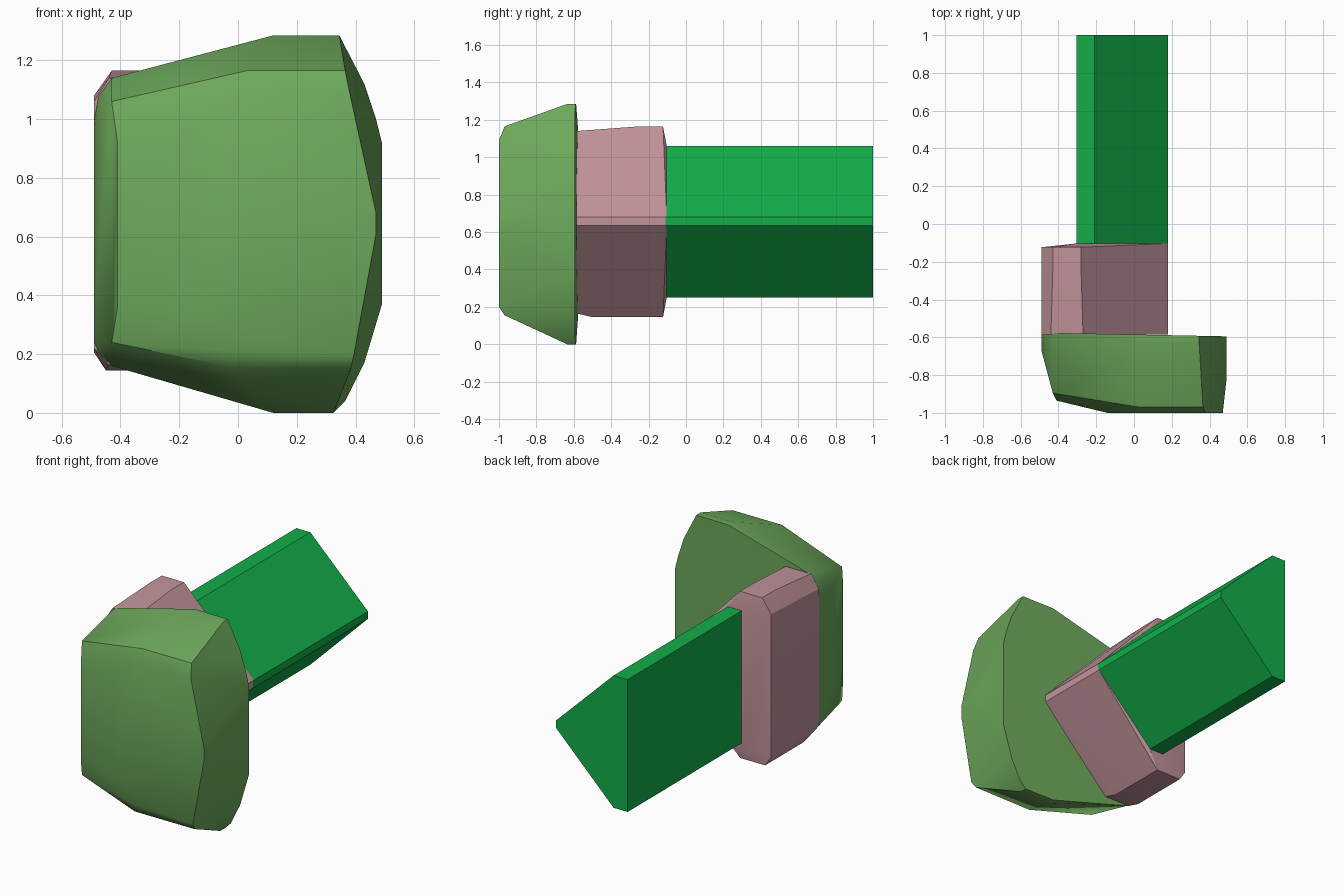
import bpy, bmesh, math

cube = bpy.data.objects.get("Cube")
if cube:
    bpy.data.objects.remove(cube, do_unlink=True)


def material(name, rgb):
    """Flat material from 0-255 sRGB values."""
    lin = [((c / 255 + 0.055) / 1.055) ** 2.4 for c in rgb] + [1.0]
    m = bpy.data.materials.new(name)
    m.diffuse_color = lin
    m.use_nodes = True
    b = m.node_tree.nodes["Principled BSDF"]
    b.inputs["Base Color"].default_value = lin
    b.inputs["Roughness"].default_value = 0.8
    return m


def ring(y, profile):
    """Place an x, z profile at depth y (a number or a function of x)."""
    return [(x, y(x) if callable(y) else y, z) for x, z in profile]


def hull(name, points, mat, angle):
    """Convex solid around the given cross-sections."""
    bm = bmesh.new()
    for p in points:
        bm.verts.new(p)
    res = bmesh.ops.convex_hull(bm, input=bm.verts[:])
    loose = [v for v in bm.verts if not v.link_faces]
    bmesh.ops.delete(bm, geom=loose, context="VERTS")
    bmesh.ops.dissolve_limit(bm, angle_limit=math.radians(1),
                             verts=bm.verts[:], edges=bm.edges[:])
    bmesh.ops.recalc_face_normals(bm, faces=bm.faces[:])
    me = bpy.data.meshes.new(name)
    bm.to_mesh(me)
    bm.free()
    me.materials.append(mat)
    ob = bpy.data.objects.new(name, me)
    bpy.context.collection.objects.link(ob)
    bpy.ops.object.select_all(action="DESELECT")
    ob.select_set(True)
    bpy.context.view_layer.objects.active = ob
    bpy.ops.object.shade_smooth_by_angle(angle=math.radians(angle))
    return ob


head_green = material("soft green", (110, 170, 92))
collar_pink = material("dusty pink", (194, 148, 155))
handle_green = material("bright green", (18, 174, 73))

# Handle: wedge-shaped bar with a narrow edge on the left
bar = [(-0.305, 0.25), (-0.305, 1.06), (-0.21, 1.06),
       (0.18, 0.68), (0.18, 0.635), (-0.21, 0.25)]
hull("handle", ring(-0.11, bar) + ring(1.0, bar), handle_green, 20)

# Collar: larger wedge with bevelled corners and a shallow domed back
collar_front = [(-0.49, 0.22), (-0.49, 1.06), (-0.44, 1.14), (-0.27, 1.14),
                (0.18, 0.68), (0.18, 0.635), (-0.27, 0.165), (-0.44, 0.165)]
collar_back = [(-0.49, 0.205), (-0.49, 1.08), (-0.43, 1.165), (-0.28, 1.165),
               (0.18, 0.68), (0.18, 0.635), (-0.28, 0.145), (-0.45, 0.145)]
hull("collar",
     ring(-0.585, collar_front)
     + ring(-0.25, collar_back[2:4]) + ring(-0.5, collar_back[6:])
     + ring(-0.123, collar_back)
     + ring(-0.103, bar), collar_pink, 30)

# Head: rounded block, widest near its slightly tilted back
outline = [(-0.49, 0.24), (-0.49, 1.0), (-0.475, 1.08), (-0.43, 1.14),
           (0.12, 1.285), (0.345, 1.285), (0.43, 1.12), (0.47, 1.0),
           (0.49, 0.92), (0.49, 0.37), (0.43, 0.17), (0.365, 0.04),
           (0.325, 0.0), (0.12, 0.0), (-0.37, 0.145), (-0.43, 0.16),
           (-0.475, 0.2)]
top_bottom = [(0.12, 1.285), (0.345, 1.285), (0.325, 0.0), (0.12, 0.0)]
left_side = [(-0.49, 0.36), (-0.49, 0.95)]
left_corner = [(-0.43, 0.24), (-0.43, 1.06), (-0.43, 0.39), (-0.43, 0.88)]
front_rim = [(0.365, 1.165), (0.03, 1.165), (0.385, 0.155), (-0.02, 0.155)]
front_face = [(-0.14, 0.32), (-0.14, 0.98), (0.0, 1.08), (0.38, 1.09),
              (0.47, 0.68), (0.47, 0.61), (0.395, 0.2), (0.0, 0.21)]
hull("head",
     ring(lambda x: -0.585 - 0.02 * x, outline)
     + ring(-0.635, top_bottom)
     + ring(-0.67, left_side)
     + ring(-0.82, [(0.49, 0.6), (0.49, 0.7)])
     + ring(-0.895, left_corner)
     + ring(-0.935, [(-0.41, 0.36), (-0.41, 0.92)])
     + ring(-0.97, front_rim)
     + ring(-1.0, front_face), head_green, 42)
